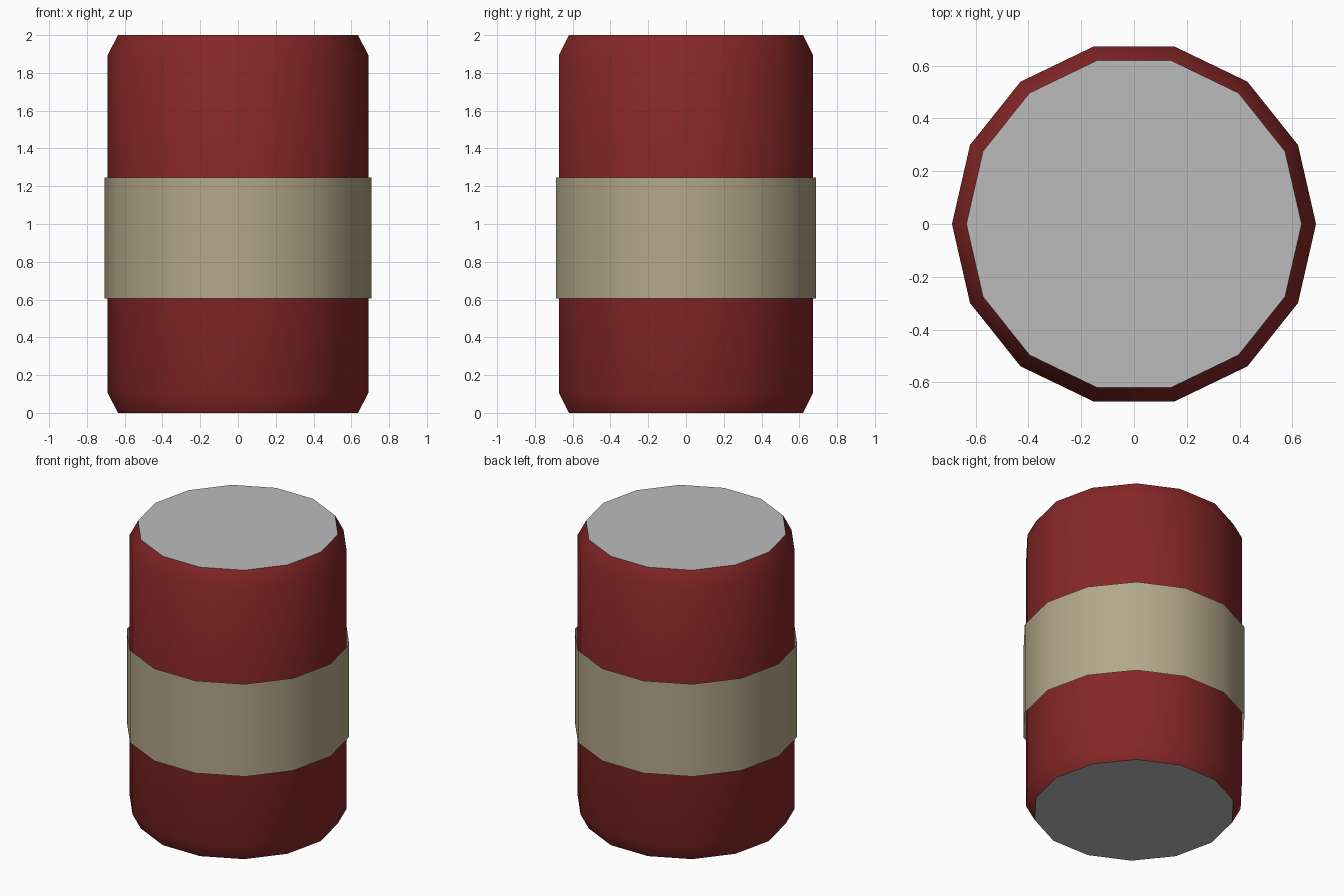
import bpy
import bmesh
from math import radians

cube = bpy.data.objects.get("Cube")
if cube:
    bpy.data.objects.remove(cube, do_unlink=True)

SIDES = 14


def material(name, colour):
    mat = bpy.data.materials.new(name)
    mat.use_nodes = True
    mat.diffuse_color = (*colour, 1)
    mat.node_tree.nodes["Principled BSDF"].inputs["Base Color"].default_value = (*colour, 1)
    return mat


def lathe(name, profile, materials, capped):
    """Skin rings of (radius, height) around the z axis."""
    bm = bmesh.new()
    rings = []
    for radius, height in profile:
        ring = bmesh.ops.create_circle(bm, segments=SIDES, radius=radius)["verts"]
        # Turn so that a corner points along +x
        bmesh.ops.rotate(bm, verts=ring, matrix=TURN)
        bmesh.ops.translate(bm, verts=ring, vec=(0, 0, height))
        rings.append(ring)
    for low, high in zip(rings, rings[1:]):
        for i in range(SIDES):
            j = (i + 1) % SIDES
            bm.faces.new((low[i], low[j], high[j], high[i]))
    if capped:
        for ring in (rings[0], rings[-1]):
            bm.faces.new(ring).material_index = 1
    bmesh.ops.recalc_face_normals(bm, faces=bm.faces)
    # An open tube must face outward
    side = bm.faces[:][0]
    if side.normal.dot(side.calc_center_median()) < 0 and not capped:
        bmesh.ops.reverse_faces(bm, faces=bm.faces)
    mesh = bpy.data.meshes.new(name)
    bm.to_mesh(mesh)
    bm.free()
    for mat in materials:
        mesh.materials.append(mat)
    obj = bpy.data.objects.new(name, mesh)
    bpy.context.collection.objects.link(obj)
    bpy.ops.object.select_all(action="DESELECT")
    obj.select_set(True)
    bpy.context.view_layer.objects.active = obj
    bpy.ops.object.shade_smooth_by_angle(angle=radians(40))
    return obj


from mathutils import Matrix
TURN = Matrix.Rotation(radians(90), 3, "Z")

red = material("dark red", (0.24, 0.02, 0.02))
grey = material("grey", (0.5, 0.5, 0.5))
tan = material("tan", (0.45, 0.39, 0.25))

# Can body with chamfered rims and grey end caps
lathe("can_body", [(0.635, 0), (0.69, 0.105), (0.69, 1.895), (0.635, 2)], [red, grey], True)

# Thin open label sleeve around the middle
lathe("label_band", [(0.707, 0.605), (0.707, 1.245)], [tan], False)
